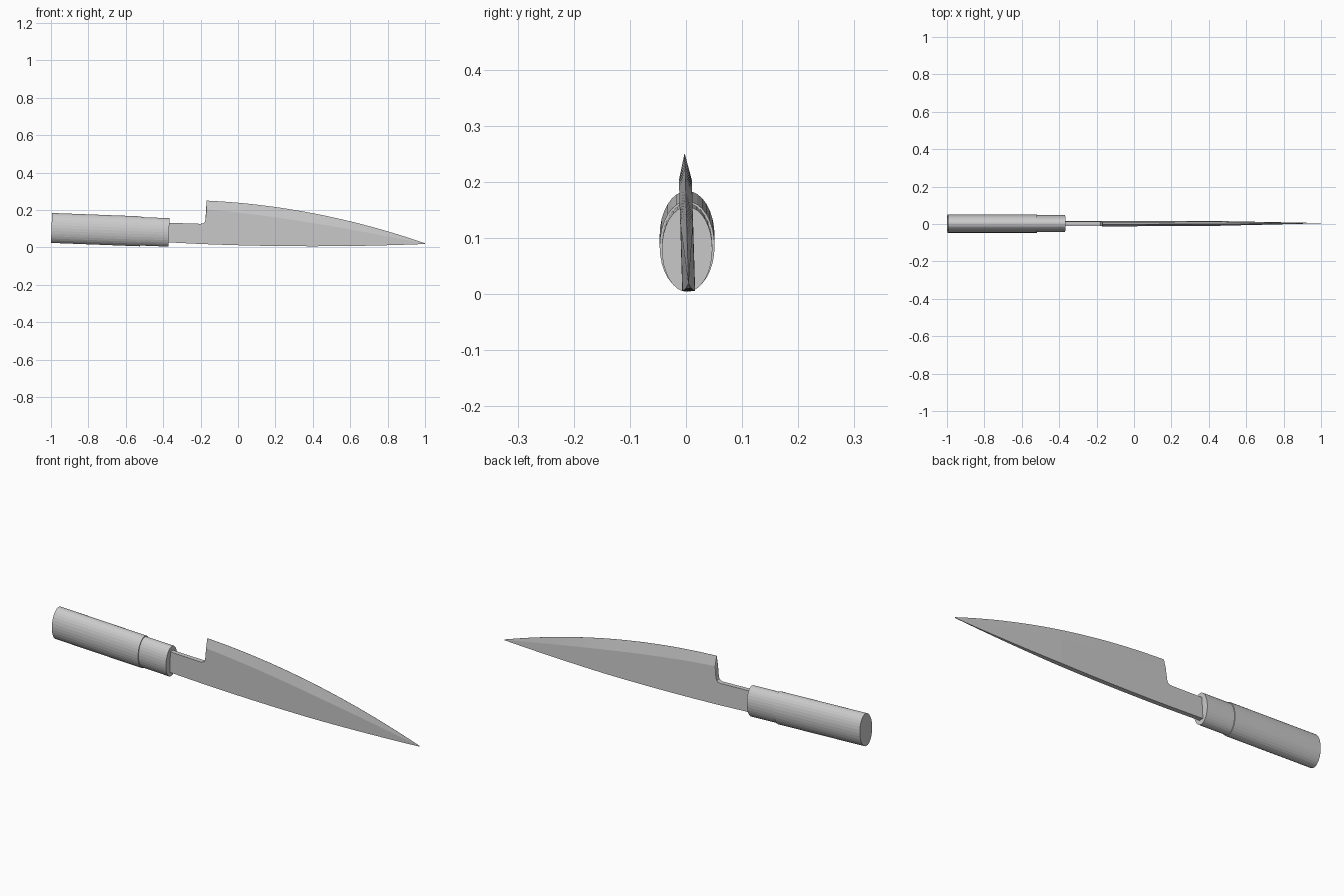
import bpy, bmesh, math

cube = bpy.data.objects.get("Cube")
if cube:
    bpy.data.objects.remove(cube)

steel = bpy.data.materials.new("plain grey")
steel.use_nodes = True
grey = (0.6, 0.6, 0.6, 1)
steel.diffuse_color = grey
steel.node_tree.nodes["Principled BSDF"].inputs["Base Color"].default_value = grey


def loft(name, rings):
    """Skin a row of equal rings and cap both ends."""
    bm = bmesh.new()
    rows = [[bm.verts.new(p) for p in ring] for ring in rings]
    n = len(rows[0])
    for a, b in zip(rows, rows[1:]):
        for i in range(n):
            j = (i + 1) % n
            bm.faces.new((a[i], a[j], b[j], b[i]))
    bm.faces.new(rows[0])
    bm.faces.new(rows[-1][::-1])
    bmesh.ops.recalc_face_normals(bm, faces=bm.faces)
    mesh = bpy.data.meshes.new(name)
    bm.to_mesh(mesh)
    bm.free()
    mesh.materials.append(steel)
    obj = bpy.data.objects.new(name, mesh)
    bpy.context.collection.objects.link(obj)
    return obj


# Handle: oval grip and slightly slimmer ferrule on one sloping axis
SLOPE = 0.038


def oval(x, ry, rz, sides=32):
    ring = []
    for i in range(sides):
        a = math.tau * i / sides
        h = rz * math.sin(a)
        ring.append((x + SLOPE * h, 0.002 + ry * math.cos(a),
                     0.104 - SLOPE * (x + 1) + h))
    return ring


loft("handle_grip", [oval(x, 0.049, 0.08) for x in (-0.997, -0.52)])
loft("handle_ferrule", [oval(x, 0.045, 0.076) for x in (-0.54, -0.369)])


# Blade: flat spine below, ground edge along the curved top, slight lean
def spine(x):
    return 0.006 + 0.034 * (x - 0.4) ** 2


def section(x, bevel, top, half, edge):
    pts = [(-half, spine(x)), (-half, bevel), (-edge, top),
           (edge, top), (half, bevel), (half, spine(x))]
    return [(x, y + 0.005 - 0.03 * z, z) for y, z in pts]


THICK = 0.0115
HEEL = -0.168
rings = []
# Tang with the fillet rising to the heel
for x, top in ((-0.45, 0.134), (-0.2, 0.126), (-0.187, 0.128),
               (-0.178, 0.135), (-0.174, 0.148)):
    rings.append(section(x, top - 0.004, top, THICK, THICK))
# Ground blade from heel to point
STEPS = 24
for i in range(STEPS + 1):
    u = i / STEPS
    x = HEEL + u * (1 - HEEL)
    top = 0.25 - 0.054 * u - 0.174 * u * u
    bevel = top - (0.2 + 0.2 * u) * (top - spine(x))
    half = THICK * min(1, 0.06 + 1.9 * (1 - u))
    rings.append(section(x, bevel, top, half, 0.0004))
loft("blade", rings)
